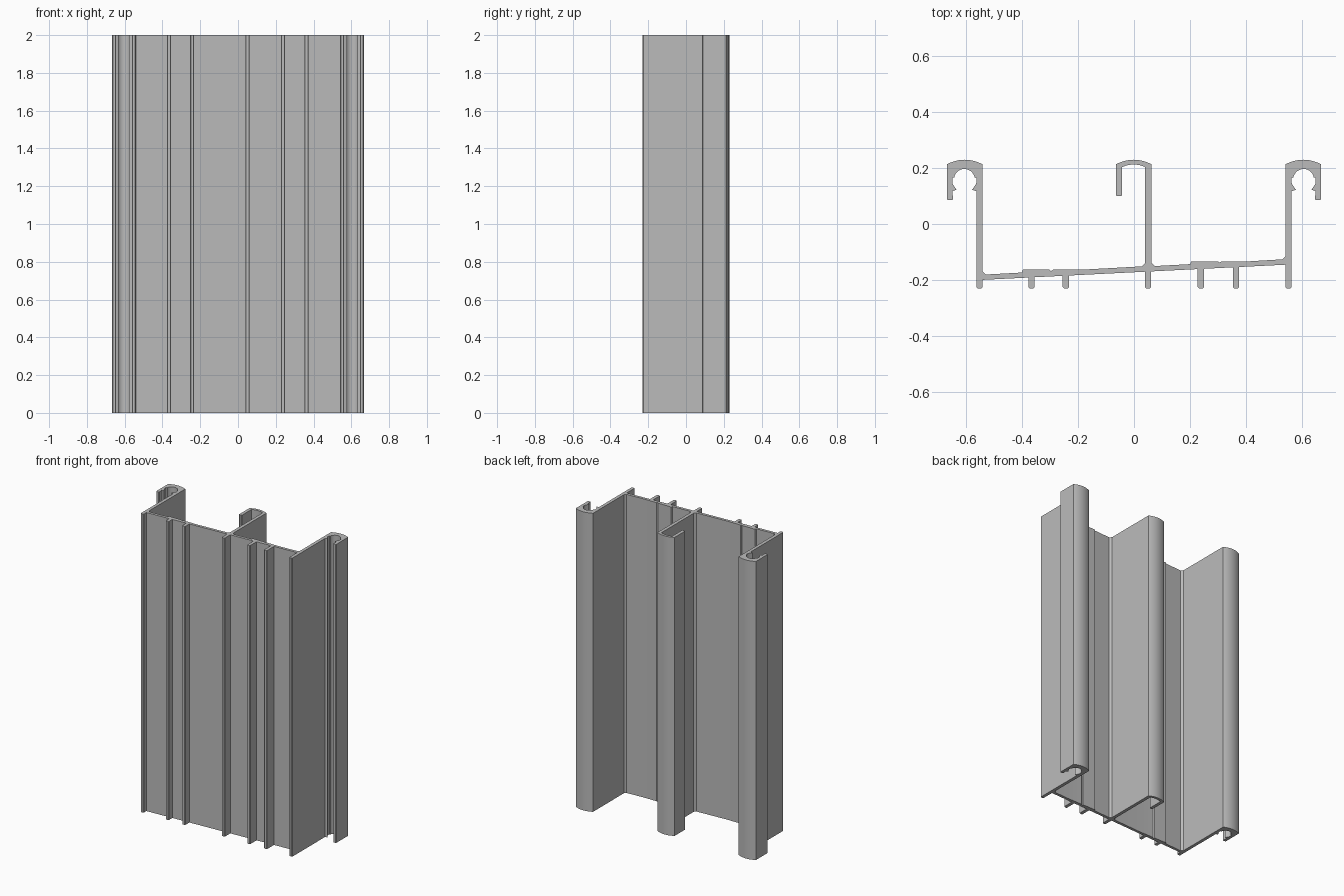
import bpy
import bmesh
from math import sin, cos, pi, radians

cube = bpy.data.objects.get("Cube")
if cube:
    bpy.data.objects.remove(cube, do_unlink=True)

HEIGHT = 2.0
FOOT = -0.228      # front end of every rib
T = 0.022          # wall thickness
SHOULDER, CROWN = 0.214, 0.23


def web_back(x):
    return -0.152 + 0.05 * x


def web_front(x):
    return -0.171 + 0.05 * x


def bow(x0, x1, y, rise, steps=14):
    """Shallow arch between two points at the same depth."""
    return [(x0 + (x1 - x0) * i / steps,
             y + rise * (1 - (2 * i / steps - 1) ** 2)) for i in range(steps + 1)]


def blunt_end(x0, x1, y, c=0.004):
    """Slightly rounded tip of a wall or rib, pointing to the front."""
    d = c if x1 > x0 else -c
    return [(x0, y + c), (x0 + d, y), (x1 - d, y), (x1, y + c)]


def end_hook():
    """Right wall with its hooked edge and screw channel, from web to web."""
    inner, outer, mid = 0.54, 0.667, 0.6045
    channel = [(0.0425, 0.118), (0.028, 0.123), (0.041, 0.143),
               (0.043, 0.150), (0.043, 0.165), (0.036, 0.167)]
    arc = [(0.037 * cos(a), 0.160 + 0.037 * sin(a))
           for a in (radians(18 + 12 * i) for i in range(13))]
    pts = [(inner - 0.012, web_back(inner)), (inner, web_back(inner) + 0.012)]
    pts += bow(inner, outer, SHOULDER, CROWN - SHOULDER)
    pts += blunt_end(outer, outer - T, 0.086)
    pts += [(mid + x, y) for x, y in channel] + [(mid + x, y) for x, y in arc]
    pts += [(mid - x, y) for x, y in reversed(channel)]
    pts += blunt_end(inner + T, inner, FOOT)
    pts.append((inner, web_front(inner)))
    return pts


def rib(x):
    """Short front rib, listed from right to left."""
    a, b = x + T / 2, x - T / 2
    return [(a, web_front(a))] + blunt_end(a, b, FOOT) + [(b, web_front(b))]


def pad(x0, x1, y):
    """Thickened strip on the back of the web with a fine centre groove."""
    m = (x0 + x1) / 2
    return [(x0, web_back(x0)), (x0 + 0.004, y), (m - 0.006, y),
            (m, y - 0.005), (m + 0.006, y), (x1, y)]


def middle_hook():
    """Central wall with a hook turned to the right side."""
    x0, x1 = -0.064, 0.062
    a, b = x1 - T, x0 + T
    pts = [(a - 0.012, web_back(a)), (a, web_back(a) + 0.012)]
    pts += bow(a, b, 0.204, 0.009, 8)
    pts += list(reversed(blunt_end(x0, b, 0.1)))
    pts += bow(x0, x1, SHOULDER, CROWN - SHOULDER)
    pts += [(x1, web_back(x1) + 0.012), (x1 + 0.012, web_back(x1))]
    return pts


# Outline of the section: right hook, front ribs, left hook, back of the web
outline = end_hook()
for x in (0.363, 0.238, 0.05, -0.243, -0.365):
    outline += rib(x)
slope = web_back(-0.54) - web_back(0.54)
for x, y in reversed(end_hook()):
    # the mirrored wall meets the lower end of the sloping web
    on_web = abs(y - web_front(0.54)) < 1e-6 or -0.14 < y < -0.1
    outline.append((-x, y + slope if on_web else y))
outline += pad(-0.4, -0.19, -0.162)
outline += middle_hook()
outline += pad(0.2, 0.41, -0.132)

# Extrude the section to full height
bm = bmesh.new()
base = bm.faces.new([bm.verts.new((x, y - 0.001, 0)) for x, y in outline])
top = bmesh.ops.extrude_face_region(bm, geom=[base], use_keep_orig=True)
bmesh.ops.translate(bm, vec=(0, 0, HEIGHT),
                    verts=[g for g in top["geom"] if isinstance(g, bmesh.types.BMVert)])
bmesh.ops.recalc_face_normals(bm, faces=bm.faces)
mesh = bpy.data.meshes.new("extruded_wall_profile")
bm.to_mesh(mesh)
bm.free()
profile = bpy.data.objects.new("extruded_wall_profile", mesh)
bpy.context.collection.objects.link(profile)

# Plain metal grey
grey = bpy.data.materials.new("aluminium_grey")
grey.use_nodes = True
colour = (0.5, 0.5, 0.5, 1)
grey.diffuse_color = colour
grey.node_tree.nodes["Principled BSDF"].inputs["Base Color"].default_value = colour
mesh.materials.append(grey)

bpy.context.view_layer.objects.active = profile
profile.select_set(True)
bpy.ops.object.shade_smooth_by_angle(angle=pi / 6)
